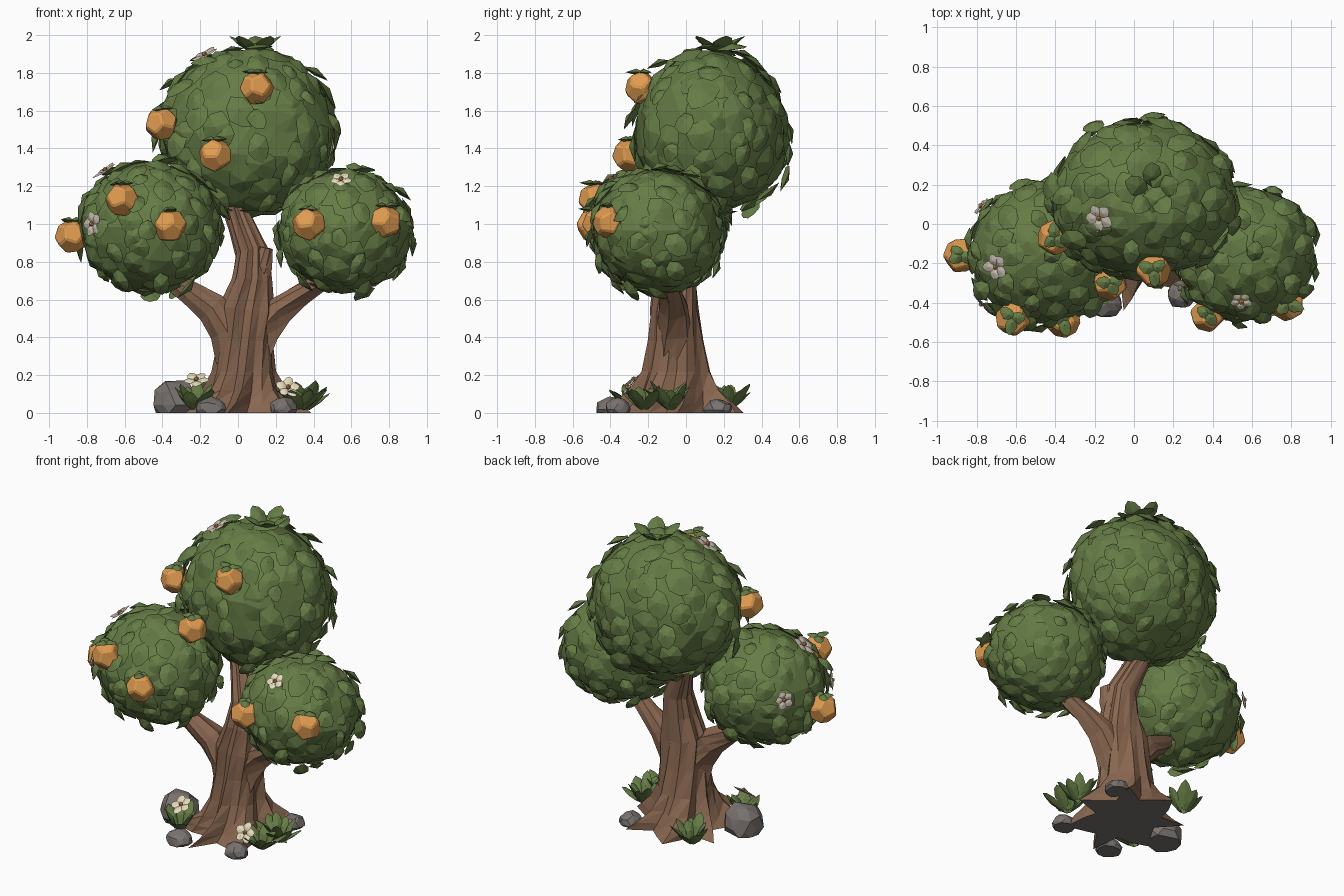
import bpy, bmesh, math, random
from mathutils import Vector, Matrix

if "Cube" in bpy.data.objects:
    bpy.data.objects.remove(bpy.data.objects["Cube"])

random.seed(7)
R = random.uniform
UP = Vector((0, 0, 1))


def mat(name, col):
    m = bpy.data.materials.new(name)
    m.diffuse_color = (*col, 1)
    m.use_nodes = True
    m.node_tree.nodes["Principled BSDF"].inputs["Base Color"].default_value = m.diffuse_color
    return m


LEAF = mat("leaf green", (0.13, 0.2, 0.06))
BARK = mat("bark brown", (0.25, 0.135, 0.08))
FRUIT = mat("fruit orange", (0.74, 0.33, 0.08))
STONE = mat("stone grey", (0.19, 0.17, 0.16))
PETAL = mat("petal cream", (0.78, 0.7, 0.5))
DUSTY = mat("petal dusty beige", (0.58, 0.51, 0.43))


def finish(name, bm, *mats):
    bmesh.ops.recalc_face_normals(bm, faces=bm.faces)
    me = bpy.data.meshes.new(name)
    bm.to_mesh(me)
    bm.free()
    for m in mats:
        me.materials.append(m)
    ob = bpy.data.objects.new(name, me)
    bpy.context.collection.objects.link(ob)
    return ob


OUTLINE = [(0, 0), (0.22, 0.4), (0.58, 0.5), (0.86, 0.3), (1, 0),
           (0.86, -0.3), (0.58, -0.5), (0.22, -0.4)]


def leaf(bm, base, d, n, length, width, thick=0.012, bend=0.1):
    """Closed faceted leaf from base along d, facing n, tip drooping by bend."""
    d = d.normalized()
    s = d.cross(n).normalized()
    n = s.cross(d)

    def P(u, w, h):
        return base + d * u * length + s * w * width + n * (h - bend * length * u * u)
    rim = [bm.verts.new(P(u, w * R(0.85, 1.1), 0)) for u, w in OUTLINE]
    top, bot = bm.verts.new(P(0.5, 0, thick * 1.3)), bm.verts.new(P(0.5, 0, -thick))
    for a, b in zip(rim, rim[1:] + rim[:1]):
        bm.faces.new((a, b, top))
        bm.faces.new((b, a, bot))


def tangent(n, ang):
    """Direction on the surface, downhill turned by ang."""
    t = -UP + n * n.z
    if t.length < 0.2:
        t = n.orthogonal()
    return Matrix.Rotation(ang, 3, n) @ t.normalized()


# ---- canopies: faceted core covered with overlapping leaf plates
# centre, radii, leaf count, leaf size, fuller lower back
CANOPY = {
    "top": (Vector((0.05, 0.125, 1.485)), Vector((0.46, 0.395, 0.44)), 135, 0.19, 0.5),
    "left": (Vector((-0.465, -0.15, 0.985)), Vector((0.368, 0.355, 0.342)), 110, 0.165, 0),
    "right": (Vector((0.565, -0.15, 0.965)), Vector((0.348, 0.338, 0.322)), 105, 0.16, 0),
}


def surface(c, r, d, full=0):
    e = Vector((d.x * r.x, d.y * r.y, d.z * r.z))
    if full and d.z < 0 and d.y > 0:
        e.y *= 1 + full * d.z * d.z
        e.z *= 1 - 0.2 * d.y
    n = Vector((d.x / r.x, d.y / r.y, d.z / r.z)).normalized()
    return c + e, n


for name, (c, r, count, size, full) in CANOPY.items():
    bm = bmesh.new()
    bmesh.ops.create_icosphere(bm, subdivisions=3, radius=1)
    for v in bm.verts:
        v.co = surface(c, r, v.co * R(0.97, 1.025), full)[0]
    for i in range(count):
        z = 1 - 2 * (i + 0.5) / count
        a = i * 2.39996 + R(-0.25, 0.25)
        q = math.sqrt(1 - z * z)
        p, n = surface(c, r, Vector((q * math.cos(a), q * math.sin(a), z)), full)
        t = tangent(n, R(-0.9, 0.9))
        out = i % 3 == 0
        tilt = R(0.3, 0.65) if out else R(0.02, 0.28)
        L = size * (R(0.65, 0.9) if out else R(0.8, 1.2))
        d = t * math.cos(tilt) + n * math.sin(tilt)
        leaf(bm, p - t * L * 0.45, d, n, L, L * R(0.68, 0.9), 0.018, 0.2)
    if name == "top":  # crown tuft
        for k in range(5):
            a = k * 1.257 + 0.3
            o = Vector((math.cos(a), math.sin(a), 0))
            leaf(bm, Vector((0.09, 0.17, 1.91)) + o * 0.02, o + UP * 0.85, UP - o * 0.6, 0.15, 0.11, 0.014, 0.1)
    finish(name + "_canopy", bm, LEAF)


# ---- trunk and limbs: ridged, twisted tubes
def tube(bm, path, sides=12, twist=0.16, ridge=0.12):
    """path rows: centre, x radius, y radius, root lobe strength."""
    rings = []
    wob = [R(-ridge, ridge) + (ridge * 0.6 if k % 2 else -ridge * 0.6) for k in range(sides)]
    for i, (c, rx, ry, lobe) in enumerate(path):
        a, b = Vector(path[max(i - 1, 0)][0]), Vector(path[min(i + 1, len(path) - 1)][0])
        t = (b - a).normalized() if i else UP
        if lobe:
            t = UP
        ax = Vector((0, 1, 0)).cross(t).normalized()
        ay = t.cross(ax)
        ring = []
        for k in range(sides):
            th = 2 * math.pi * k / sides + twist * i
            f = 1 + wob[k] + R(-0.04, 0.04) + lobe * math.cos(7 * (th - twist * i))
            ring.append(bm.verts.new(Vector(c) + ax * rx * f * math.cos(th) + ay * ry * f * math.sin(th)))
        rings.append(ring)
    for lo, hi in zip(rings, rings[1:]):
        for k in range(sides):
            j = (k + 1) % sides
            bm.faces.new((lo[k], lo[j], hi[j]))
            bm.faces.new((lo[k], hi[j], hi[k]))
    bm.faces.new(rings[-1])
    return bm.faces.new(rings[0][::-1])


bm = bmesh.new()
underside = tube(bm, [
    ((0.03, -0.045, 0), 0.275, 0.3, 0.3), ((0.03, -0.045, 0.05), 0.24, 0.265, 0.26),
    ((0.03, -0.045, 0.12), 0.195, 0.215, 0.17),
    ((0.03, -0.045, 0.22), 0.16, 0.17, 0.09), ((0.035, -0.05, 0.38), 0.145, 0.14, 0.04),
    ((0.045, -0.06, 0.55), 0.145, 0.125, 0), ((0.07, -0.055, 0.7), 0.105, 0.11, 0),
    ((0.075, -0.03, 0.85), 0.085, 0.09, 0), ((0.02, 0.01, 0.99), 0.068, 0.07, 0),
    ((-0.035, 0.05, 1.13), 0.056, 0.06, 0), ((-0.04, 0.09, 1.3), 0.05, 0.055, 0)],
    sides=21, twist=0.09, ridge=0.09)
underside.material_index = 1
finish("trunk", bm, BARK, STONE)


def limb(name, rows):
    b = bmesh.new()
    tube(b, [(p, q, q, 0) for p, q in rows], sides=10)
    finish(name, b, BARK)


limb("left_limb", [((0.0, -0.06, 0.26), 0.1), ((-0.045, -0.06, 0.44), 0.092),
                   ((-0.14, -0.065, 0.56), 0.078), ((-0.26, -0.08, 0.635), 0.06),
                   ((-0.38, -0.1, 0.72), 0.052), ((-0.46, -0.12, 0.84), 0.045)])
limb("right_limb", [((0.07, -0.06, 0.26), 0.1), ((0.125, -0.06, 0.43), 0.092),
                    ((0.215, -0.065, 0.545), 0.078), ((0.33, -0.08, 0.63), 0.06),
                    ((0.45, -0.11, 0.71), 0.052), ((0.55, -0.13, 0.83), 0.045)])
limb("branch_stub", [((0.09, -0.06, 0.66), 0.07), ((0.125, -0.075, 0.78), 0.058), ((0.145, -0.08, 0.875), 0.04)])

# ---- fruit: bevelled twelve-sided balls with a few leaves on top
FRUITS = [(-0.615, -0.48, 1.13), (-0.36, -0.49, 0.99), (-0.88, -0.16, 0.935),
          (0.375, -0.46, 1.0), (0.78, -0.405, 1.01),
          (0.1, -0.235, 1.72), (-0.405, -0.07, 1.53), (-0.12, -0.3, 1.365)]
for i, p in enumerate(FRUITS):
    p = Vector(p)
    ico, bm = bmesh.new(), bmesh.new()
    bmesh.ops.create_icosphere(ico, subdivisions=1, radius=1)
    rot = Matrix.Rotation(R(0, 6), 3, Vector((R(-1, 1), R(-1, 1), 1)).normalized())
    for f in ico.faces:
        bm.verts.new(p + rot @ f.calc_center_median().normalized() * 0.095)
    ico.free()
    bmesh.ops.convex_hull(bm, input=bm.verts)
    bmesh.ops.dissolve_limit(bm, angle_limit=0.05, verts=bm.verts, edges=bm.edges)
    bmesh.ops.bevel(bm, geom=bm.edges[:], offset=0.009, segments=1, affect="EDGES")
    finish(f"fruit_{i + 1}", bm, FRUIT)
    bm = bmesh.new()
    for k in range(3):
        a = k * 2.1 + R(-0.5, 0.5) + i
        o = Vector((math.cos(a), math.sin(a), R(0.1, 0.4)))
        leaf(bm, p + UP * 0.082 - o * 0.02, o, UP, R(0.08, 0.11), 0.065, 0.014, 0.2)
    finish(f"fruit_leaves_{i + 1}", bm, LEAF)


# ---- flowers: five petals and an orange centre
def flower(name, p, n, size, petal):
    bm = bmesh.new()
    n = n.normalized()
    t = n.orthogonal().normalized()
    for k in range(5):
        d = Matrix.Rotation(k * 1.2566 + R(-0.1, 0.1), 3, n) @ t
        leaf(bm, p, d + n * 0.25, n, size * R(0.9, 1.1), size * 0.85, 0.006, 0.1)
    nf = len(bm.faces)
    bmesh.ops.create_icosphere(bm, subdivisions=1, radius=0.014, matrix=Matrix.Translation(p + n * 0.012))
    bm.faces.ensure_lookup_table()
    for f in bm.faces[nf:]:
        f.material_index = 1
    finish(name, bm, petal, FRUIT)


for i, (key, p, size, petal) in enumerate([
        ("top", (-0.18, 0.03, 1.9), 0.075, DUSTY), ("left", (-0.71, -0.22, 1.29), 0.075, DUSTY),
        ("left", (-0.77, -0.4, 1.0), 0.07, DUSTY), ("left", (-0.79, 0.1, 1.06), 0.06, DUSTY),
        ("right", (0.545, -0.4, 1.24), 0.058, PETAL)]):
    c, r = CANOPY[key][:2]
    q = Vector(p) - c
    d = Vector((q.x / r.x, q.y / r.y, q.z / r.z)).normalized()
    s, n = surface(c, r, d)
    flower(f"canopy_flower_{i + 1}", s + n * 0.03, n, size, petal)
flower("ground_flower_right", Vector((0.265, -0.3, 0.13)), Vector((0.1, -0.8, 0.6)), 0.065, PETAL)
flower("ground_flower_left", Vector((-0.22, -0.27, 0.17)), Vector((-0.1, -0.5, 0.8)), 0.07, PETAL)

# ---- rocks: jittered balls cut flat at the ground
ROCKS = [(-0.33, -0.13, 0.12, 0.115, 0.185), (-0.14, -0.405, 0.085, 0.075, 0.085),
         (0.24, -0.36, 0.075, 0.07, 0.085), (0.28, 0.17, 0.07, 0.075, 0.075)]
for i, (x, y, rx, ry, h) in enumerate(ROCKS):
    bm = bmesh.new()
    bmesh.ops.create_icosphere(bm, subdivisions=2, radius=1)
    for v in bm.verts:
        v.co *= R(0.9, 1.1)
        v.co = Vector((x + v.co.x * rx, y + v.co.y * ry, max(0, h * (0.22 + 0.76 * v.co.z))))
    hull = bmesh.ops.convex_hull(bm, input=bm.verts)
    bmesh.ops.delete(bm, geom=[v for v in hull["geom_interior"] if isinstance(v, bmesh.types.BMVert)], context="VERTS")
    bmesh.ops.dissolve_limit(bm, angle_limit=0.22, verts=bm.verts, edges=bm.edges)
    finish(f"rock_{i + 1}", bm, STONE)

# ---- ground plants: rosettes of broad upright leaves
PLANTS = [(0.36, -0.08, 11), (0.33, -0.22, 8), (-0.23, -0.27, 9), (-0.2, 0.22, 10)]
for i, (x, y, count) in enumerate(PLANTS):
    bm = bmesh.new()
    for k in range(count):
        a = k * 2.4 + i
        o = Vector((math.cos(a), math.sin(a), 0))
        lift = R(0.9, 3)
        leaf(bm, Vector((x, y, 0.015)) + o * 0.02, o + UP * lift, UP - o * lift,
             R(0.13, 0.19), R(0.07, 0.09), 0.011, 0.12)
    for v in bm.verts:
        v.co.z = max(v.co.z, 0)
    finish(f"ground_plant_{i + 1}", bm, LEAF)
